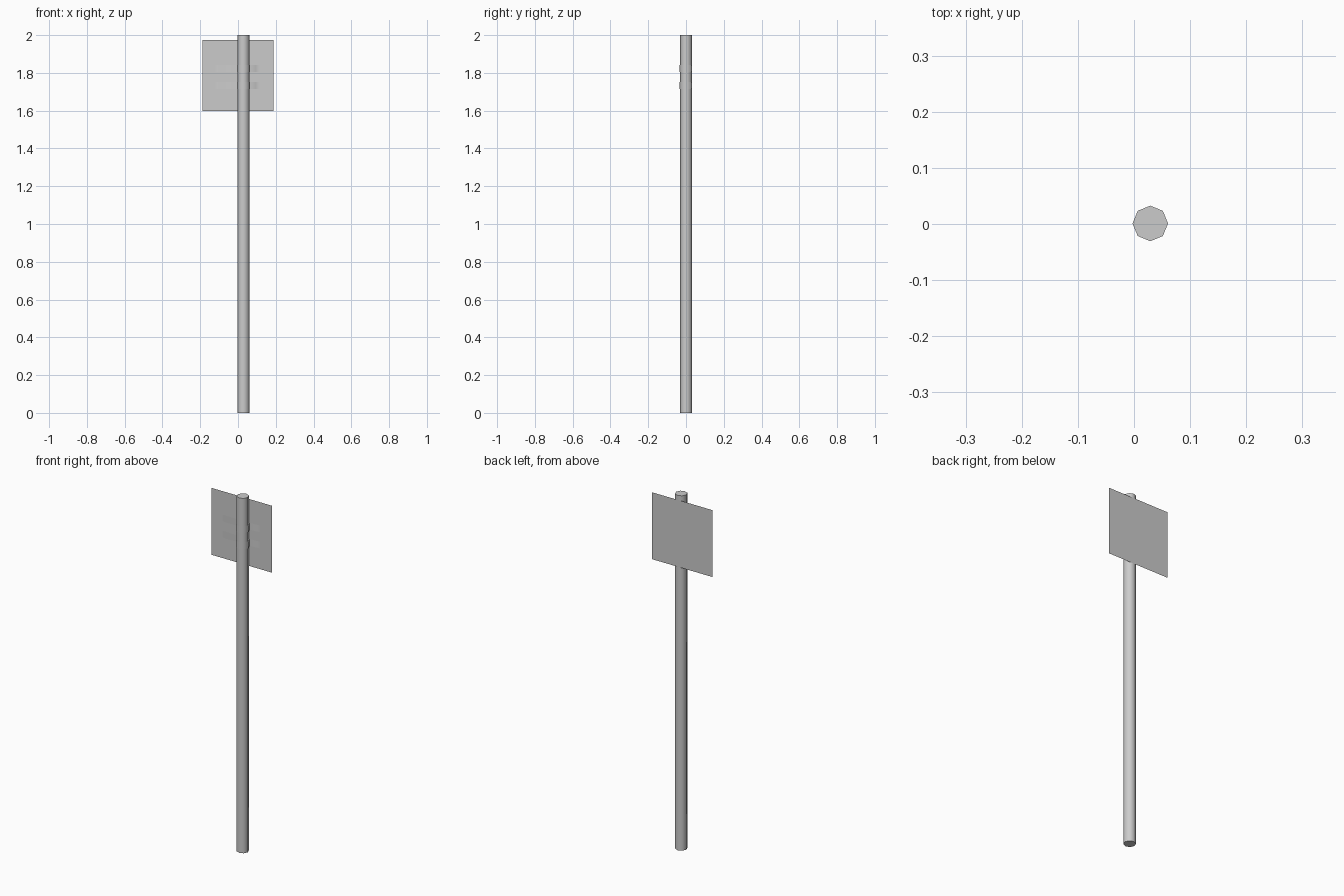
import bpy, math

if "Cube" in bpy.data.objects:
    bpy.data.objects.remove(bpy.data.objects["Cube"])

CX, CY = 0.029, 0.001      # pole axis
POLE_R, BAND_R = 0.0317, 0.0347
SIGN_Y = 0.0327


def make_mesh(name, verts, faces):
    me = bpy.data.meshes.new(name)
    me.from_pydata(verts, [], faces)
    ob = bpy.data.objects.new(name, me)
    bpy.context.collection.objects.link(ob)
    return ob


def smooth(ob, deg):
    bpy.ops.object.select_all(action='DESELECT')
    ob.select_set(True)
    bpy.context.view_layer.objects.active = ob
    bpy.ops.object.shade_smooth_by_angle(angle=math.radians(deg))


# Eight-sided pole
bpy.ops.mesh.primitive_cylinder_add(vertices=8, radius=POLE_R, depth=2, location=(CX, CY, 1))
pole = bpy.context.object
pole.name = "pole"
smooth(pole, 50)

# Thin sign panel, facing the back
make_mesh("sign_panel",
          [(-0.189, SIGN_Y, 1.598), (-0.189, SIGN_Y, 1.975),
           (0.189, SIGN_Y, 1.975), (0.189, SIGN_Y, 1.598)], [(0, 1, 2, 3)])

# Band outline: end flange, step, strap, wrap round the pole, strap, step, flange
flange_y, strap_y = SIGN_Y - 0.0003, SIGN_Y - 0.0018
wrap = [(CX + BAND_R * math.cos(math.radians(a)), CY + BAND_R * math.sin(math.radians(a)))
        for a in range(135, 406, 45)]
path = ([(-0.121, flange_y), (-0.097, flange_y), (-0.095, strap_y), (CX - 0.0145, strap_y)]
        + wrap
        + [(CX + 0.0145, strap_y), (0.092, strap_y), (0.094, flange_y), (0.118, flange_y)])

# Two clamp bands
for label, z in (("upper", 1.805), ("lower", 1.714)):
    n = len(path)
    verts = [(x, y, z) for x, y in path] + [(x, y, z + 0.038) for x, y in path]
    faces = [(i, i + 1, i + 1 + n, i + n) for i in range(n - 1)]
    smooth(make_mesh(label + "_clamp_band", verts, faces), 50)
